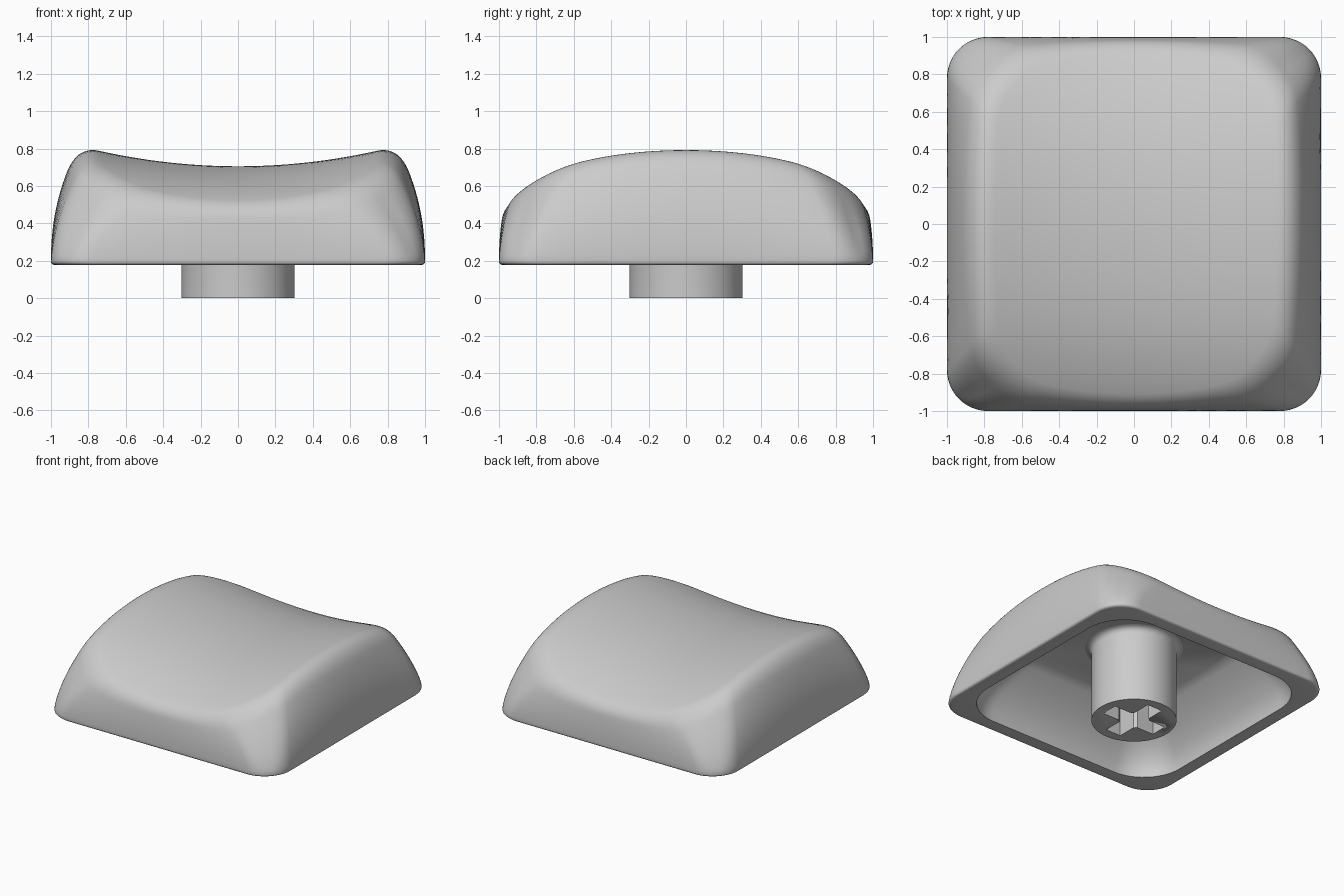
import bpy, bmesh
from math import sin, cos, pi, radians

if "Cube" in bpy.data.objects:
    bpy.data.objects.remove(bpy.data.objects["Cube"])

grey = bpy.data.materials.new("plain_grey")
grey.use_nodes = True
grey.diffuse_color = (0.6, 0.6, 0.6, 1)
grey.node_tree.nodes["Principled BSDF"].inputs["Base Color"].default_value = (0.6, 0.6, 0.6, 1)

BASE, CEILING, LIP = 0.178, 0.59, 0.018
CORNER, SIDE = 12, 14          # segments per corner arc and per straight side


def finish(name, bm, angle=40):
    bmesh.ops.recalc_face_normals(bm, faces=bm.faces)
    mesh = bpy.data.meshes.new(name)
    bm.to_mesh(mesh)
    bm.free()
    mesh.materials.append(grey)
    ob = bpy.data.objects.new(name, mesh)
    bpy.context.collection.objects.link(ob)
    bpy.ops.object.select_all(action='DESELECT')
    ob.select_set(True)
    bpy.context.view_layer.objects.active = ob
    bpy.ops.object.shade_smooth_by_angle(angle=radians(angle))
    return ob


def skin(bm, rings, tip=None):
    """Join rings of points with quads; the start is flat, the end flat or a fan to tip."""
    loops = [[bm.verts.new(p) for p in ring] for ring in rings]
    n = len(loops[0])
    for a, b in zip(loops, loops[1:]):
        for i in range(n):
            bm.faces.new((a[i], a[(i + 1) % n], b[(i + 1) % n], b[i]))
    bm.faces.new(loops[0])
    if tip:
        c = bm.verts.new(tip)
        for i in range(n):
            bm.faces.new((loops[-1][i], loops[-1][(i + 1) % n], c))
    else:
        bm.faces.new(loops[-1])


def turn(x, y, quarters):
    for _ in range(quarters):
        x, y = -y, x
    return x, y


# Columns around a rounded rectangle: quarter turn, arc angle, position along side
columns = []
for q in range(4):
    columns += [(q, k / CORNER * pi / 2, 0) for k in range(CORNER + 1)]
    columns += [(q, pi / 2, k / SIDE) for k in range(1, SIDE)]


def outline_point(col, half_x, half_y, r):
    q, ang, along = col
    if q % 2:
        half_x, half_y = half_y, half_x
    x = (half_x - r) * (1 - 2 * along) + r * cos(ang)
    return turn(x, half_y - r + r * sin(ang), q)


def dish(x, y):
    return 0.705 + 0.15 * x * x - 0.17 * y ** 2 - 0.06 * y ** 4


def outer_profile(col):
    """Wall, rounded rim and saddle top along one column."""
    bx, by = outline_point(col, 1, 1, 0.22)
    rx, ry = outline_point(col, 0.85, 0.972, 0.32)
    rx, ry = rx * (1 - 0.08 * ry * ry), ry * (1 - 0.13 * rx * rx)
    rim = (rx, ry, dish(rx, ry))
    bottom = BASE + LIP
    # walls bow outward on the sides and run straighter at the corners
    cornerness = min(abs(bx), abs(by)) / max(abs(bx), abs(by))
    power = 2.2 - 0.9 * cornerness ** 2

    def wall(t):
        f = t ** power
        return (bx + (rx - bx) * f, by + (ry - by) * f, bottom + (rim[2] - bottom) * t)

    side = rx * rx / (rx * rx + ry * ry)
    s = 0.935 - 0.065 * side
    low = 1 - (0.065 + 0.055 * side) / (rim[2] - bottom)
    pts = [wall(low * k / 12) for k in range(12)]
    a, b = wall(low), (rx * s, ry * s, dish(rx * s, ry * s))
    for k in range(11):
        u = k / 10
        pts.append(tuple((1 - u) ** 2 * p + 2 * u * (1 - u) * c + u * u * e
                         for p, c, e in zip(a, rim, b)))
    for k in range(1, 14):
        f = s * (1 - k / 14)
        pts.append((rx * f, ry * f, dish(rx * f, ry * f)))
    return pts


# Cap: hollow underside, rounded bottom lip, then the outer shell
bm = bmesh.new()
rings = []
for k in range(10, -1, -1):
    u = k / 10
    half, r = 0.89 - 0.31 * u ** 1.8, 0.33 - 0.15 * u
    rings.append([outline_point(c, half, half, r) + (BASE + (CEILING - BASE) * u,)
                  for c in columns])
for k in range(4):
    a = k * pi / 8
    half = 1 - LIP * (1 - sin(a))
    rings.append([outline_point(c, half, half, 0.22) + (BASE + LIP * (1 - cos(a)),)
                  for c in columns])
rings += list(zip(*[outer_profile(c) for c in columns]))
skin(bm, rings, (0, 0, dish(0, 0)))
finish("cap", bm)

# Stem: round post that flares where it meets the ceiling
FLARE = 0.045
profile = [(0.303, 0), (0.303, CEILING - FLARE)]
profile += [(0.303 + FLARE * (1 - cos(k * pi / 8)), CEILING - FLARE * (1 - sin(k * pi / 8)))
            for k in range(1, 5)]
bm = bmesh.new()
skin(bm, [[(r * cos(2 * pi * i / 64), r * sin(2 * pi * i / 64), z) for i in range(64)]
          for r, z in profile])
stem = finish("stem", bm)

# Cross-shaped socket cut into the stem, with softened inner corners
L, W, C = 0.23, 0.065, 0.02
arm = [(L, -W), (L, W), (W + C, W), (W, W + C)]
cross = [turn(x, y, q) for q in range(4) for x, y in arm]
bm = bmesh.new()
skin(bm, [[(x, y, z) for x, y in cross] for z in (-0.1, 0.42)])
cutter = finish("socket_cutter", bm)
cutter.hide_render = True

cut = stem.modifiers.new("socket", 'BOOLEAN')
cut.operation, cut.solver, cut.object = 'DIFFERENCE', 'EXACT', cutter
bpy.context.view_layer.objects.active = stem
bpy.ops.object.modifier_apply(modifier=cut.name)
bpy.data.objects.remove(cutter)
